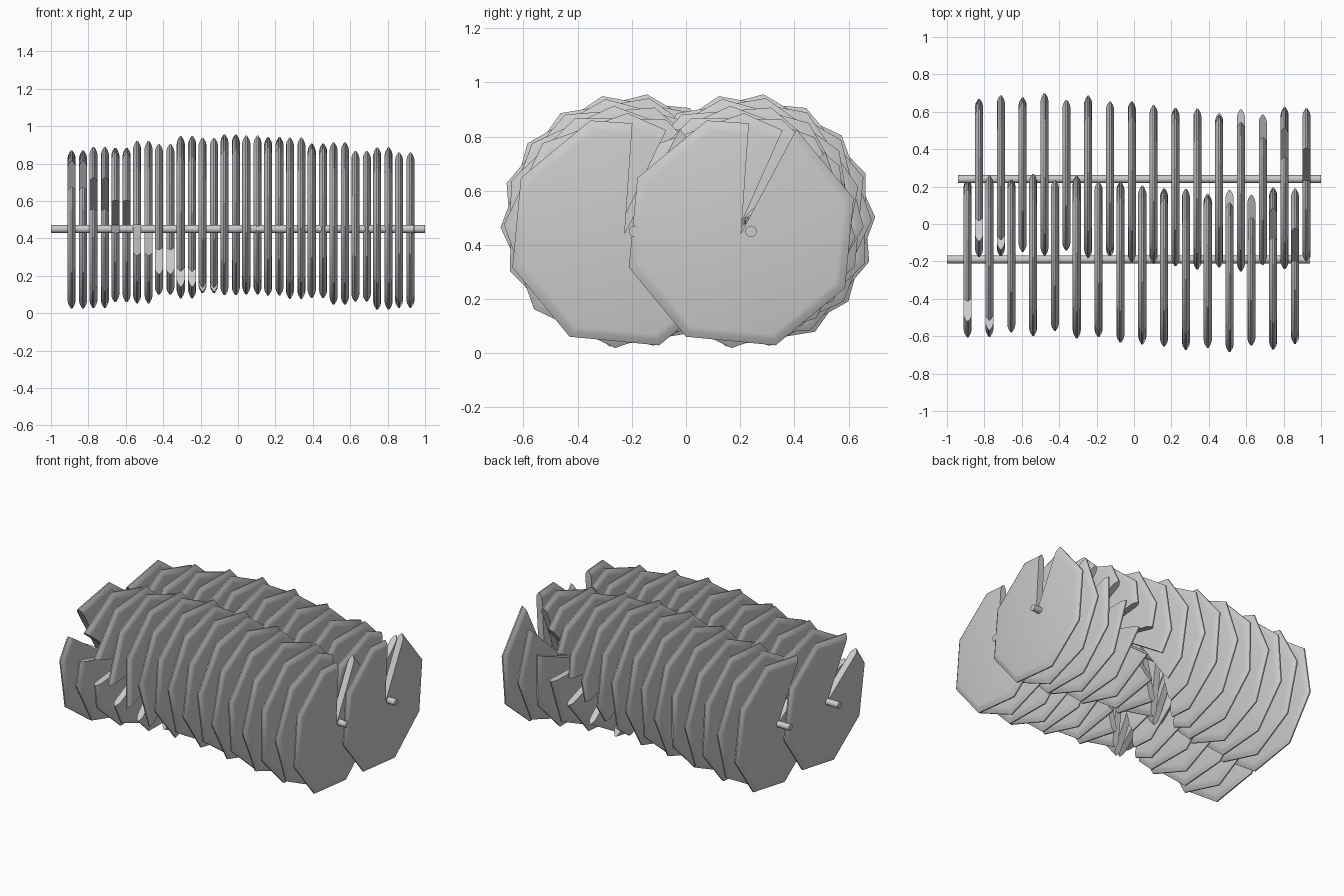
import bpy, bmesh
from math import radians, cos, sin, pi
from mathutils import Vector

cube = bpy.data.objects.get("Cube")
if cube:
    bpy.data.objects.remove(cube, do_unlink=True)

grey = bpy.data.materials.new("light_grey")
grey.use_nodes = True
grey.diffuse_color = (0.6, 0.6, 0.6, 1)
grey.node_tree.nodes["Principled BSDF"].inputs["Base Color"].default_value = (0.6, 0.6, 0.6, 1)

COUNT, SPACING, TURN = 16, 0.1167, radians(20)
RADIUS, SHAFT_Z, PIVOT_Z = 0.434, 0.45, 0.483


def polar(r, deg):
    return Vector((0, r * cos(radians(deg)), r * sin(radians(deg))))


def smooth(obj):
    bpy.ops.object.select_all(action="DESELECT")
    obj.select_set(True)
    bpy.context.view_layer.objects.active = obj
    bpy.ops.object.shade_smooth_by_angle(angle=radians(30))


def disc_mesh():
    """Octagonal disc with a wedge notch and a sharpened rim, set off its pivot."""
    hub = polar(0.043, 245)
    rim = [polar(RADIUS * 0.935, 86)] + [polar(RADIUS, 107 + 45 * i) for i in range(8)]
    profile = [(0.905, 0.0215), (0.95, 0.017), (1, 0.004)]
    profile += [(s, -h) for s, h in reversed(profile)]
    bm = bmesh.new()
    rings = []
    for scale, half in profile:
        rings.append([bm.verts.new(hub + p * scale + Vector((half, 0, 0))) for p in rim])
    hubs = [bm.verts.new(hub + Vector((h, 0, 0))) for h in (profile[0][1], profile[-1][1])]
    # flat sides, fanned from the notch tip
    for tip, ring in zip(hubs, (rings[0], rings[-1])):
        for a, b in zip(ring, ring[1:]):
            bm.faces.new((tip, a, b))
    # sharpened rim
    for r, s in zip(rings, rings[1:]):
        for i in range(len(rim) - 1):
            bm.faces.new((r[i], r[i + 1], s[i + 1], s[i]))
    # notch walls
    for i in (0, -1):
        bm.faces.new([hubs[0]] + [r[i] for r in rings] + [hubs[1]])
    bmesh.ops.recalc_face_normals(bm, faces=bm.faces)
    mesh = bpy.data.meshes.new("notched_disc")
    bm.to_mesh(mesh)
    bm.free()
    mesh.materials.append(grey)
    return mesh


def row(name, x_end, shaft_y, shaft_x, mesh):
    """One shaft carrying discs that turn steadily along it."""
    bpy.ops.mesh.primitive_cylinder_add(vertices=16, radius=0.021, depth=1.94,
                                        location=(shaft_x, shaft_y, SHAFT_Z),
                                        rotation=(0, pi / 2, 0))
    shaft = bpy.context.object
    shaft.name = name + "_shaft"
    shaft.data.materials.append(grey)
    smooth(shaft)
    for i in range(COUNT):
        disc = bpy.data.objects.new(f"{name}_disc_{i + 1}", mesh)
        bpy.context.collection.objects.link(disc)
        disc.location = (x_end - i * SPACING, shaft_y - 0.018, PIVOT_Z)
        disc.rotation_euler.x = -i * TURN
        if i == 0:
            smooth(disc)


disc = disc_mesh()
row("back", 0.922, 0.24, 0.03, disc)
row("front", 0.861, -0.19, -0.03, disc)
